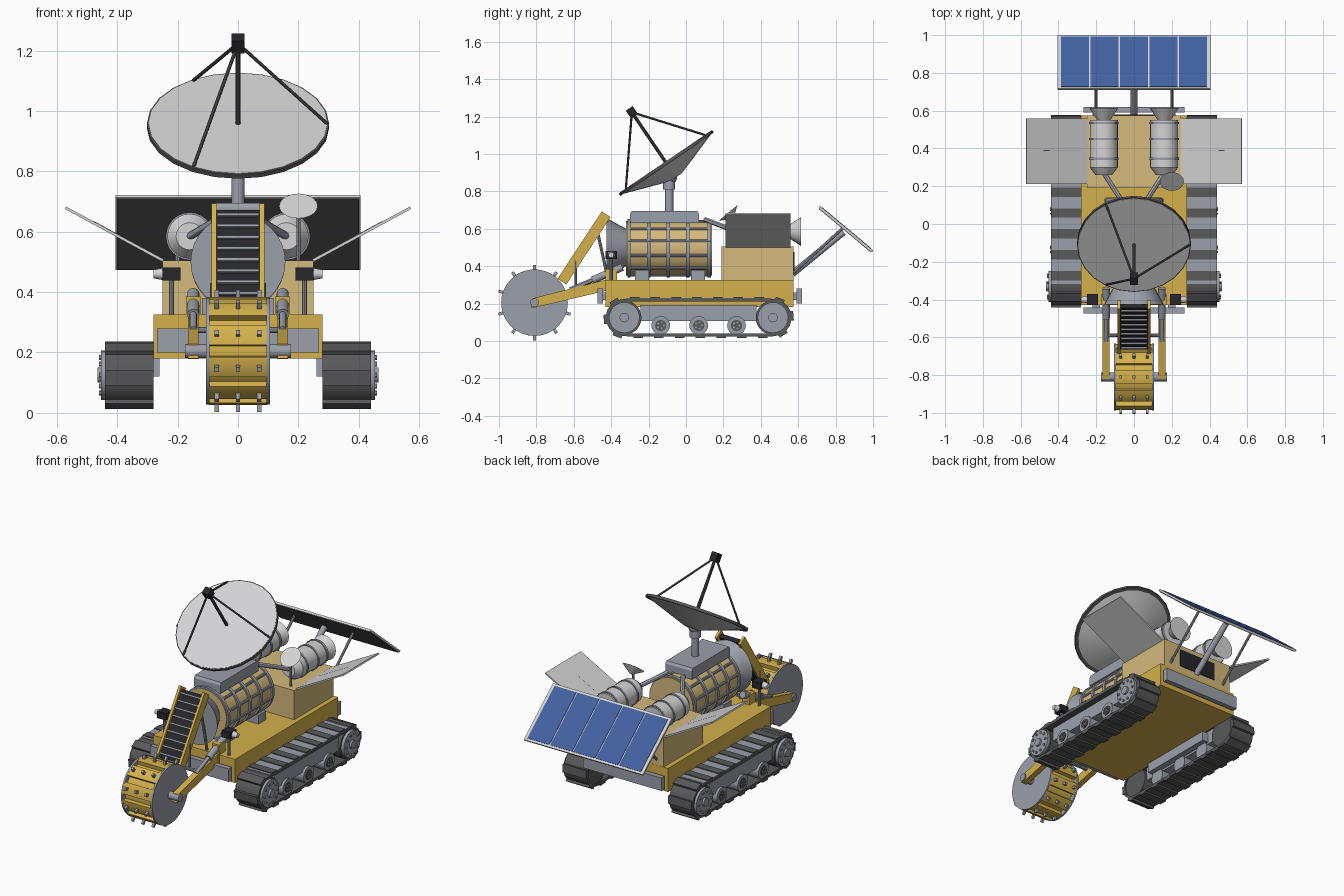
import bpy, bmesh, math
from mathutils import Vector, Matrix

if "Cube" in bpy.data.objects:
    bpy.data.objects.remove(bpy.data.objects["Cube"], do_unlink=True)


def material(name, rgb):
    m = bpy.data.materials.new(name)
    m.use_nodes = True
    m.diffuse_color = (*rgb, 1)
    m.node_tree.nodes["Principled BSDF"].inputs["Base Color"].default_value = (*rgb, 1)
    return m


yellow = material("yellow", (0.66, 0.44, 0.07))
tan = material("tan", (0.66, 0.49, 0.2))
steel = material("steel grey", (0.33, 0.35, 0.4))
dark = material("dark grey", (0.1, 0.1, 0.105))
black = material("black", (0.02, 0.02, 0.025))
white = material("pale grey", (0.66, 0.66, 0.67))
blue = material("solar blue", (0.055, 0.12, 0.36))
made = []


def finish(name, bm, mat):
    mesh = bpy.data.meshes.new(name)
    bmesh.ops.recalc_face_normals(bm, faces=bm.faces)
    bm.to_mesh(mesh)
    bm.free()
    mesh.materials.append(mat)
    ob = bpy.data.objects.new(name, mesh)
    bpy.context.collection.objects.link(ob)
    made.append(ob)
    return ob


def box(name, centre, size, mat, tilt=0):
    """Box rotated by tilt about the x axis."""
    bm = bmesh.new()
    place = Matrix.Translation(centre) @ Matrix.Rotation(tilt, 4, 'X') @ Matrix.Diagonal((*size, 1))
    bmesh.ops.create_cube(bm, size=1, matrix=place)
    return finish(name, bm, mat)


def rod(name, a, b, r, mat, r2=None, sides=20):
    """Cylinder or cone from a to b."""
    a, b = Vector(a), Vector(b)
    axis = b - a
    place = Matrix.Translation((a + b) / 2) @ axis.to_track_quat('Z', 'Y').to_matrix().to_4x4()
    bm = bmesh.new()
    bmesh.ops.create_cone(bm, cap_ends=True, segments=sides, radius1=r,
                          radius2=r if r2 is None else r2, depth=axis.length, matrix=place)
    return finish(name, bm, mat)


def ball(name, centre, r, mat):
    bm = bmesh.new()
    bmesh.ops.create_uvsphere(bm, u_segments=16, v_segments=10, radius=r, matrix=Matrix.Translation(centre))
    return finish(name, bm, mat)


def prism(name, outline, x0, x1, mat):
    """Extrude a (y, z) outline from x0 to x1."""
    bm = bmesh.new()
    face = bm.faces.new([bm.verts.new((x0, y, z)) for y, z in outline])
    new = bmesh.ops.extrude_face_region(bm, geom=[face])["geom"]
    bmesh.ops.translate(bm, vec=(x1 - x0, 0, 0), verts=[v for v in new if isinstance(v, bmesh.types.BMVert)])
    return finish(name, bm, mat)


# Hull, bumpers and rear cabin
box("hull", (0, 0.073, 0.253), (0.56, 1.005, 0.145), yellow)
for y in (-0.458, 0.605):
    box("bumper", (0, y, 0.24), (0.535, 0.03, 0.08), steel)
    for x in (-0.2, 0.2):
        box("bumper_mount", (x, y * 0.97, 0.24), (0.04, 0.04, 0.04), steel)
box("cabin", (0, 0.382, 0.415), (0.5, 0.385, 0.18), tan)
box("rear_hatch", (0, 0.576, 0.42), (0.26, 0.008, 0.11), black)

# Tracks
FRONT, REAR, AXLE, R = -0.33, 0.465, 0.125, 0.1


def track_point(s):
    """Position and outward angle at distance s around the track loop."""
    run, arc = REAR - FRONT, math.pi * R
    if s < run:
        return FRONT + s, AXLE + R, math.pi / 2
    if s < run + arc:
        a = math.pi / 2 - (s - run) / R
        return REAR + R * math.cos(a), AXLE + R * math.sin(a), a
    if s < 2 * run + arc:
        return REAR - (s - run - arc), AXLE - R, -math.pi / 2
    a = -math.pi / 2 - (s - 2 * run - arc) / R
    return FRONT + R * math.cos(a), AXLE + R * math.sin(a), a


loop = 2 * (REAR - FRONT) + 2 * math.pi * R
for side in (-1, 1):
    x = 0.36 * side
    bm = bmesh.new()
    rings = []
    for i in range(60):
        y, z, a = track_point(loop * i / 60)
        rings.append([bm.verts.new((x + dx, y - t * math.cos(a), z - t * math.sin(a)))
                      for dx, t in ((-0.08, 0), (0.08, 0), (0.08, 0.015), (-0.08, 0.015))])
    for i in range(60):
        p, q = rings[i - 1], rings[i]
        for k in range(4):
            bm.faces.new((p[k], p[k - 1], q[k - 1], q[k]))
    finish("track_belt", bm, dark)
    for i in range(20):
        y, z, a = track_point(loop * (i + 0.5) / 20)
        box("track_pad", (x, y, z), (0.16, 0.05, 0.02), dark, a - math.pi / 2)
    box("track_top_plate", (x, 0.068, AXLE + R - 0.003), (0.158, 0.77, 0.016), steel)
    box("track_frame", (x, 0.068, 0.15), (0.12, 0.62, 0.085), steel)
    box("track_mount", (0.29 * side, 0.068, 0.15), (0.06, 0.5, 0.06), steel)
    for y in (FRONT, REAR):
        rod("drive_wheel", (x - 0.075, y, AXLE), (x + 0.075, y, AXLE), 0.092, dark, sides=28)
        rod("drive_disc", (x, y, AXLE), (0.453 * side, y, AXLE), 0.082, steel, sides=24)
        rod("drive_hub", (x, y, AXLE), (0.465 * side, y, AXLE), 0.025, steel)
        for i in range(10):
            a = math.tau * i / 10
            p = (y + 0.062 * math.cos(a), AXLE + 0.062 * math.sin(a))
            rod("drive_bolt", (0.44 * side, *p), (0.46 * side, *p), 0.008, steel, sides=6)
    for y in (-0.135, 0.068, 0.27):
        rod("road_wheel", (0.29 * side, y, 0.083), (0.435 * side, y, 0.083), 0.05, steel)
        rod("road_hub", (0.43 * side, y, 0.083), (0.439 * side, y, 0.083), 0.03, dark)
        for i in range(5):
            a = math.tau * i / 5
            p = (y + 0.017 * math.cos(a), 0.083 + 0.017 * math.sin(a))
            rod("road_bolt", (0.43 * side, *p), (0.445 * side, *p), 0.006, steel, sides=6)

# Main tank with cage and intake funnel
TZ = 0.495
rod("main_tank", (0, -0.32, TZ), (0, 0.14, TZ), 0.146, tan, sides=32)
for y in (-0.305, -0.2, -0.095, 0.01, 0.125):
    rod("tank_ring", (0, y - 0.009, TZ), (0, y + 0.009, TZ), 0.156, steel, sides=32)
for i in range(12):
    a = math.tau * (i + 0.5) / 12
    px, pz = 0.148 * math.cos(a), TZ + 0.148 * math.sin(a)
    rod("tank_bar", (px, -0.31, pz), (px, 0.13, pz), 0.008, steel, sides=8)
rod("intake_funnel", (0, -0.425, 0.5), (0, -0.32, 0.5), 0.157, steel, 0.1, 32)
for y in (-0.235, 0.065):
    box("tank_saddle", (0, y, 0.35), (0.24, 0.075, 0.06), steel)
prism("roof_block", [(-0.3, 0.63), (0.07, 0.63), (0.07, 0.68), (0.06, 0.695), (-0.29, 0.695), (-0.3, 0.68)],
      -0.09, 0.09, steel)

# Dish antenna: the axis leans forward
axis = Vector((0, -0.561, 0.828))
slope = Vector((0, 0.828, 0.561))
centre = Vector((0, -0.11, 0.958))
feed = centre + axis * 0.32
rod("mast", (0, -0.09, 0.69), (0, -0.09, 0.86), 0.022, steel)
rod("mast_collar", (0, -0.09, 0.81), (0, -0.09, 0.87), 0.032, steel)
ball("mast_joint", (0, -0.085, 0.875), 0.037, steel)
rod("dish_back", centre - axis * 0.1, centre - axis * 0.012, 0.04, white, 0.292, 24)
rod("dish_rim", centre - axis * 0.016, centre - axis * 0.001, 0.302, dark, sides=24)
rod("dish_face", centre - axis * 0.008, centre + axis * 0.001, 0.296, white, sides=24)
rod("feed_tube", centre, feed, 0.009, dark, sides=10)
box("feed_box", feed, (0.044, 0.044, 0.05), black, math.atan2(0.561, 0.828))
for k in range(3):
    a = math.tau * k / 3
    foot = centre + 0.295 * (Vector((math.cos(a), 0, 0)) + slope * math.sin(a))
    rod("feed_strut", foot, feed, 0.006, dark, sides=8)

# Rear tanks, pipes and side wings
for side in (-1, 1):
    x, z = 0.16 * side, 0.585
    rod("rear_tank", (x, 0.3, z), (x, 0.55, z), 0.074, white, sides=24)
    rod("tank_nose", (x, 0.26, z), (x, 0.3, z), 0.045, white, 0.074, 24)
    rod("tank_nozzle", (x, 0.55, z), (x, 0.615, z), 0.035, white, 0.077, 24)
    for y in (0.345, 0.45, 0.535):
        rod("tank_band", (x, y - 0.006, z), (x, y + 0.006, z), 0.079, steel, sides=24)
    rod("pipe", (x, 0.27, z), (0.05 * side, 0.1, 0.65), 0.013, steel, sides=12)
    outline = [(0.25, 0.5), (0.573, 0.675), (0.569, 0.683), (0.246, 0.509)]
    bm = bmesh.new()
    ends = [[bm.verts.new((px * side, y, pz)) for px, pz in outline] for y in (0.212, 0.558)]
    for k in range(4):
        bm.faces.new((ends[0][k - 1], ends[0][k], ends[1][k], ends[1][k - 1]))
    bm.faces.new(ends[0])
    bm.faces.new(ends[1])
    finish("side_wing", bm, white)
    rod("wing_rib", (0.28 * side, 0.39, 0.524), (0.48 * side, 0.39, 0.632), 0.004, steel, sides=6)
    # Headlights
    rod("lamp_post", (0.22 * side, -0.4, 0.32), (0.22 * side, -0.4, 0.45), 0.009, steel, sides=10)
    box("lamp_body", (0.22 * side, -0.4, 0.46), (0.06, 0.06, 0.042), black)
    rod("lamp_lens", (0.25 * side, -0.4, 0.46), (0.28 * side, -0.4, 0.46), 0.02, white, 0.014, 14)

# Small dish on its post
rod("small_post", (0.2, 0.23, 0.5), (0.2, 0.23, 0.68), 0.007, steel, sides=8)
rod("small_dish", (0.2, 0.25, 0.655), (0.2, 0.225, 0.685), 0.008, white, 0.064, 20)

# Solar panel leaning backward
mid, tilt = Vector((0, 0.855, 0.598)), math.atan2(-0.237, 0.283)
up = Vector((0, -math.sin(tilt), math.cos(tilt)))
box("panel_frame", mid, (0.812, 0.372, 0.012), white, tilt)
box("panel_back", mid - up * 0.007, (0.8, 0.36, 0.006), dark, tilt)
for i in range(5):
    box("solar_cell", mid + up * 0.005 + Vector(((i - 2) * 0.156, 0, 0)), (0.149, 0.345, 0.007), blue, tilt)
rod("panel_arm", (0, 0.57, 0.36), mid - up * 0.02, 0.018, steel)
for x in (-0.2, 0.2):
    rod("panel_strut", (x, 0.57, 0.36), (x, 0.835, 0.6), 0.008, steel, sides=8)

# Bucket wheel
WY, WZ = -0.81, 0.205
rod("wheel_drum", (-0.1, WY, WZ), (0.1, WY, WZ), 0.15, yellow, sides=30)
rod("wheel_axle", (-0.175, WY, WZ), (0.175, WY, WZ), 0.023, steel)
for side in (-1, 1):
    rod("wheel_disc", (0.095 * side, WY, WZ), (0.106 * side, WY, WZ), 0.178, steel, sides=36)
for i in range(10):
    a = math.tau * i / 10 + math.pi / 2

    def at(r, da):
        return WY + r * math.cos(a + da), WZ + r * math.sin(a + da)

    prism("bucket", [at(0.14, -0.2), at(0.175, -0.2), at(0.179, 0), at(0.175, 0.2), at(0.14, 0.2)],
          -0.096, 0.096, yellow)
    for x in (-0.07, 0, 0.07):
        box("tooth", (x, *at(0.186, 0)), (0.014, 0.016, 0.032), steel, a - math.pi / 2)

# Wheel arms and hydraulics
for side in (-1, 1):
    x = 0.148 * side
    prism("wheel_arm", [(-0.83, 0.18), (-0.81, 0.178), (-0.4, 0.275), (-0.4, 0.335), (-0.82, 0.228)],
          x - 0.018, x + 0.018, yellow)
    rod("hydraulic_cylinder", (x, -0.5, 0.325), (x, -0.34, 0.395), 0.02, steel)
    rod("hydraulic_piston", (x, -0.62, 0.275), (x, -0.5, 0.325), 0.012, steel, sides=12)
    box("arm_bracket", (x, -0.4, 0.33), (0.05, 0.06, 0.11), yellow)

# Conveyor with side rails and cleats
low, high = Vector((0, -0.655, 0.33)), Vector((0, -0.435, 0.665))
run = high - low
lean = math.atan2(run.z, run.y)
out = Vector((0, -math.sin(lean), math.cos(lean)))
box("conveyor_belt", (low + high) / 2, (0.145, run.length, 0.025), black, lean)
for i in range(9):
    box("conveyor_cleat", low + run * (i + 0.5) / 9 + out * 0.015, (0.14, 0.01, 0.014), steel, lean)
for side in (-1, 1):
    shift = Vector((0.08 * side, 0, 0))
    box("conveyor_rail", (low + high) / 2 + shift, (0.016, run.length + 0.03, 0.056), yellow, lean)
    rod("conveyor_brace", (0.08 * side, -0.47, 0.57), (0.08 * side, -0.415, 0.32), 0.008, steel, sides=8)
    rod("conveyor_post", (0.085 * side, -0.59, 0.29), (0.085 * side, -0.59, 0.43), 0.007, steel, sides=8)
rod("arm_crossbar", (-0.15, -0.59, 0.275), (0.15, -0.59, 0.275), 0.01, steel, sides=10)

# Smooth shading with sharp edges kept
bpy.ops.object.select_all(action='DESELECT')
for ob in made:
    ob.select_set(True)
bpy.context.view_layer.objects.active = made[0]
bpy.ops.object.shade_smooth_by_angle(angle=math.radians(30))
